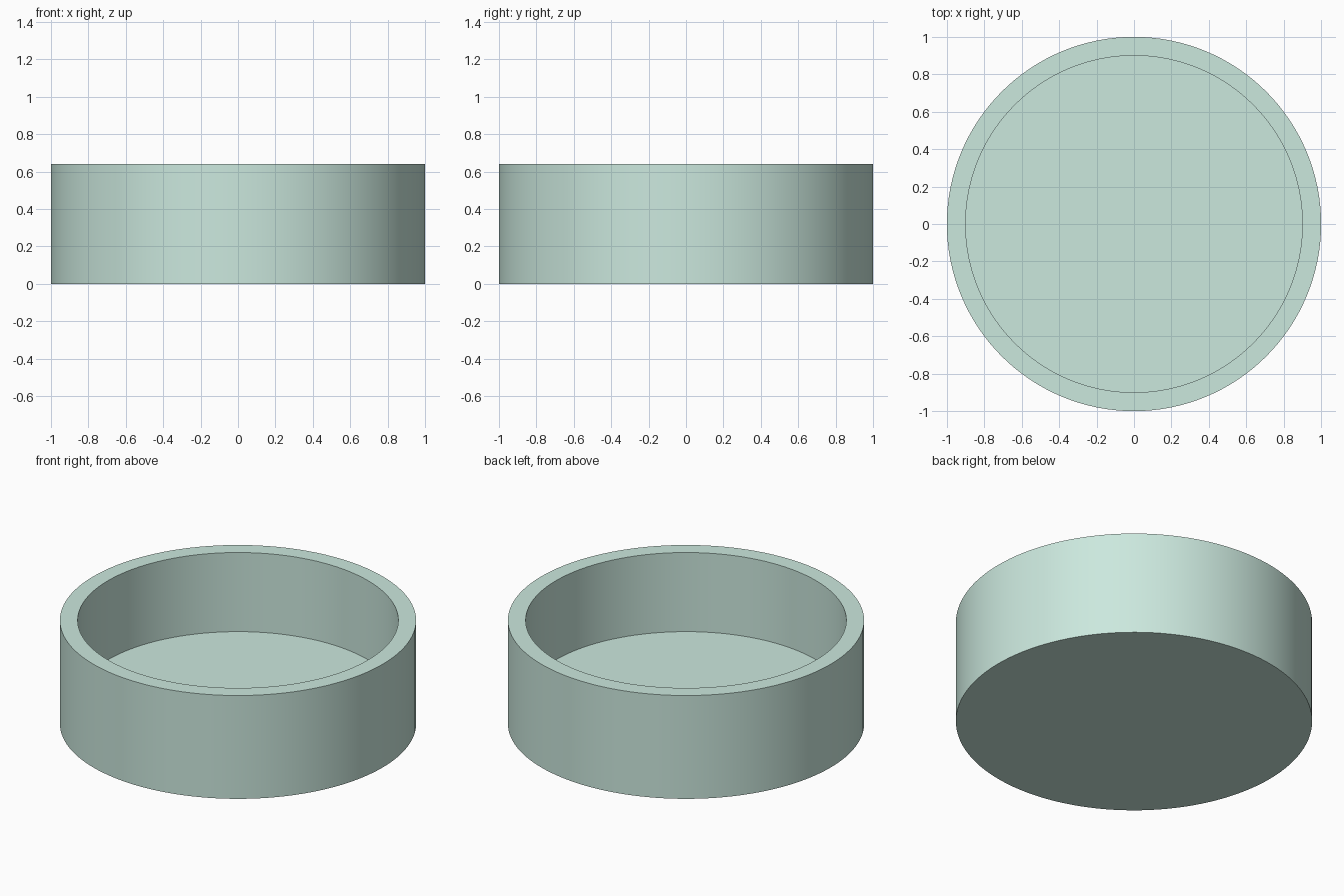
import bpy, bmesh, math

if "Cube" in bpy.data.objects:
    bpy.data.objects.remove(bpy.data.objects["Cube"])

SEGMENTS = 128
# Half cross-section (radius, height): base, outer wall, rim, inner wall, floor
PROFILE = [(0, 0), (1.0, 0), (1.0, 0.64), (0.9, 0.64), (0.9, 0.15), (0, 0.15)]

# Round open dish, turned from its cross-section
bm = bmesh.new()
verts = [bm.verts.new((r, 0, z)) for r, z in PROFILE]
edges = [bm.edges.new(pair) for pair in zip(verts, verts[1:])]
bmesh.ops.spin(bm, geom=verts + edges, cent=(0, 0, 0), axis=(0, 0, 1),
               angle=math.tau, steps=SEGMENTS, use_merge=False)
bmesh.ops.remove_doubles(bm, verts=bm.verts, dist=1e-4)
bmesh.ops.recalc_face_normals(bm, faces=bm.faces)

mesh = bpy.data.meshes.new("round_dish")
bm.to_mesh(mesh)
bm.free()
dish = bpy.data.objects.new("round_dish", mesh)
bpy.context.collection.objects.link(dish)

# Pale green finish
green = bpy.data.materials.new("pale_green")
green.diffuse_color = (0.60, 0.81, 0.73, 1)
green.use_nodes = True
green.node_tree.nodes["Principled BSDF"].inputs["Base Color"].default_value = green.diffuse_color
mesh.materials.append(green)

# Smooth walls with crisp rims
bpy.context.view_layer.objects.active = dish
dish.select_set(True)
bpy.ops.object.shade_smooth_by_angle(angle=math.radians(30))
